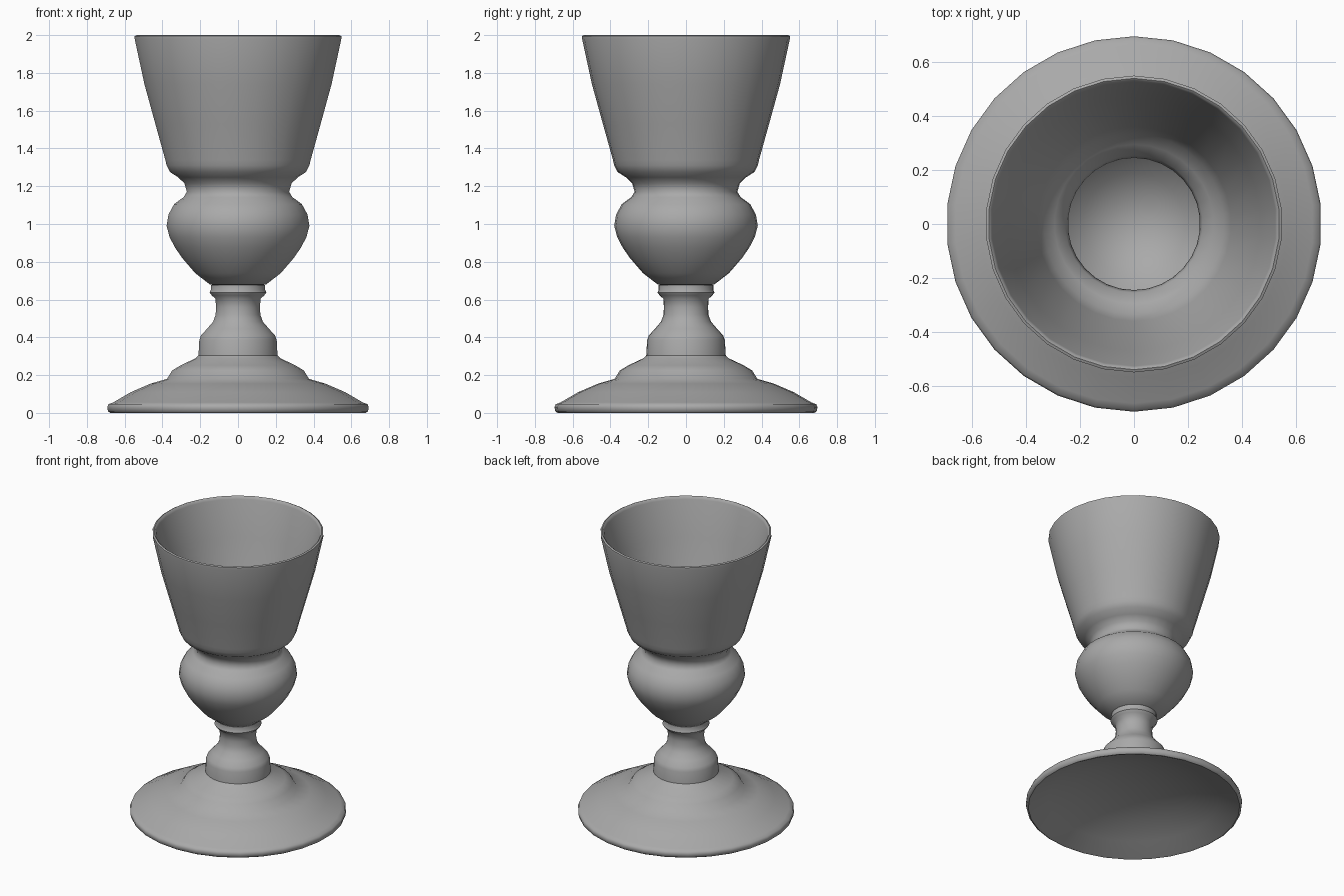
import bpy, bmesh, math

cube = bpy.data.objects.get("Cube")
if cube:
    bpy.data.objects.remove(cube, do_unlink=True)

SIDES = 30

grey = bpy.data.materials.new("plain_grey")
grey.use_nodes = True
colour = (0.4, 0.4, 0.4, 1)
grey.diffuse_color = colour
grey.node_tree.nodes["Principled BSDF"].inputs["Base Color"].default_value = colour


def lathe(name, profile):
    """Turn a (radius, height) profile around the z axis."""
    bm = bmesh.new()
    verts = [bm.verts.new((0, r, z)) for r, z in profile]
    edges = [bm.edges.new(pair) for pair in zip(verts, verts[1:])]
    bmesh.ops.spin(bm, geom=verts + edges, cent=(0, 0, 0), axis=(0, 0, 1),
                   angle=math.tau, steps=SIDES)
    bmesh.ops.remove_doubles(bm, verts=bm.verts, dist=0.0005)
    bmesh.ops.recalc_face_normals(bm, faces=bm.faces)
    mesh = bpy.data.meshes.new(name)
    bm.to_mesh(mesh)
    bm.free()
    mesh.materials.append(grey)
    obj = bpy.data.objects.new(name, mesh)
    bpy.context.collection.objects.link(obj)
    bpy.ops.object.select_all(action='DESELECT')
    obj.select_set(True)
    bpy.context.view_layer.objects.active = obj
    bpy.ops.object.shade_smooth_by_angle(angle=math.radians(50))
    return obj


# Hollow cup: inside from the bottom up, over the lip, then down the outside
inside = [(0, .71), (.1, .725), (.19, .78), (.27, .86), (.33, .94), (.347, .99),
          (.34, 1.05), (.31, 1.09), (.26, 1.135), (.245, 1.17), (.255, 1.21),
          (.295, 1.25), (.335, 1.285), (.36, 1.36), (.47, 1.74), (.527, 1.98)]
lip = [(.533, 1.995), (.54, 2), (.55, 1.995), (.55, 1.98)]
outside = [(.498, 1.74), (.44, 1.53), (.387, 1.34), (.38, 1.31), (.362, 1.275),
           (.318, 1.247), (.285, 1.215), (.272, 1.17), (.29, 1.142), (.34, 1.105),
           (.37, 1.05), (.38, .99), (.364, .93), (.335, .875), (.297, .82),
           (.228, .74), (.15, .68), (.13, .677)]
lathe("cup", inside + lip + outside)

# Stem with a collar at the top and a shoulder below
lathe("stem", [(.13, .678), (.145, .677), (.145, .65), (.151, .638), (.14, .622),
               (.12, .605), (.117, .56), (.119, .52), (.132, .483), (.165, .445),
               (.197, .41), (.206, .385), (.21, .31), (.212, .29)])

# Domed foot with a thin rim and a hollow underside
lathe("foot", [(.21, .305), (.226, .289), (.305, .252), (.35, .225), (.378, .18),
               (.465, .155), (.57, .11), (.665, .055), (.69, .046), (.696, .03),
               (.692, .008), (.68, 0), (.665, .005), (.55, .06), (.38, .12),
               (.2, .155), (0, .17)])
